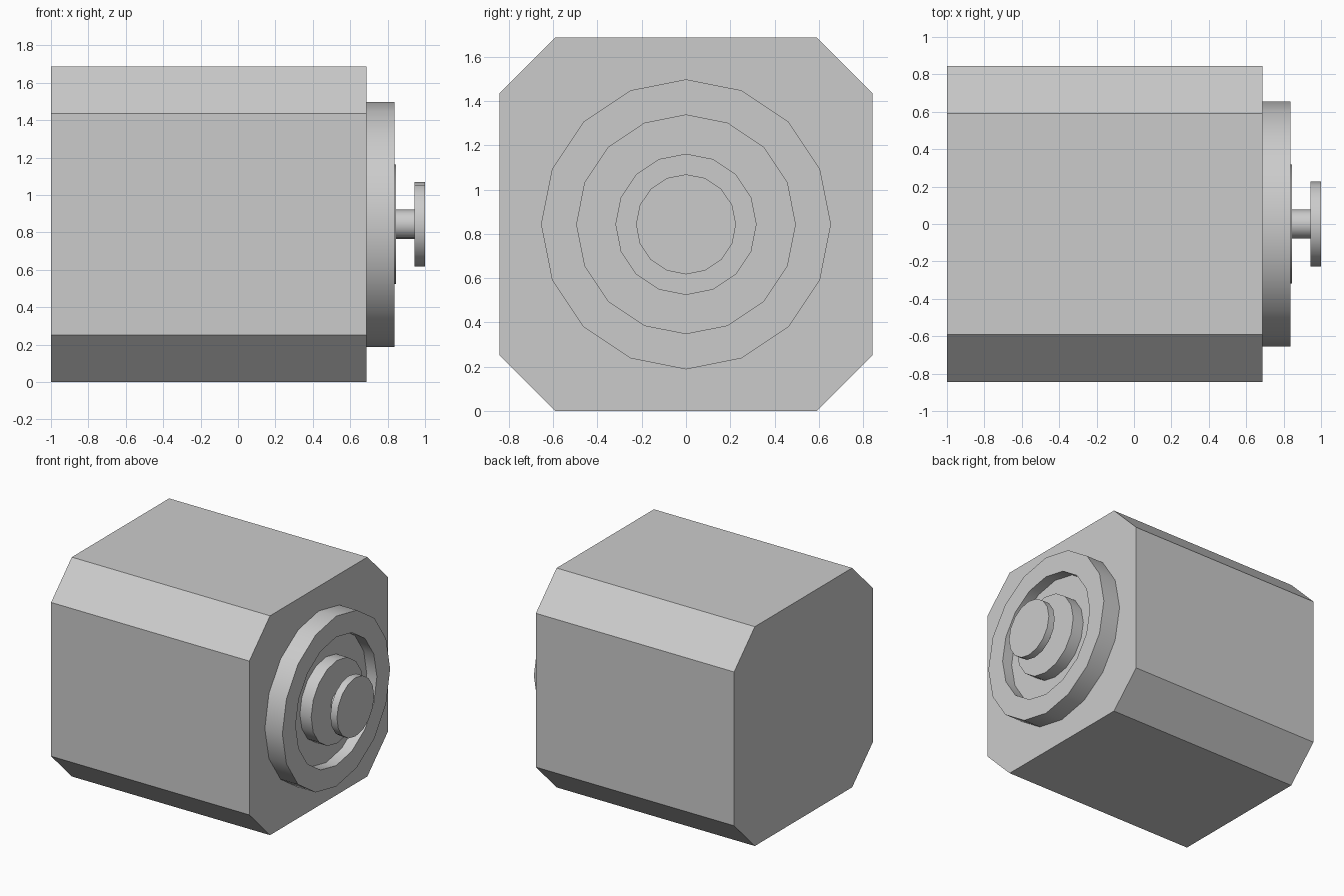
import bpy
import bmesh
import math

if "Cube" in bpy.data.objects:
    bpy.data.objects.remove(bpy.data.objects["Cube"])

AXIS_Z = 0.8435   # height of the shaft axis
SIDES = 16


def finish(bm, name):
    bmesh.ops.recalc_face_normals(bm, faces=bm.faces)
    mesh = bpy.data.meshes.new(name)
    bm.to_mesh(mesh)
    bm.free()
    obj = bpy.data.objects.new(name, mesh)
    bpy.context.collection.objects.link(obj)
    return obj


def lathe(name, profile):
    """Turn (x, radius) points around the shaft axis; end loops are capped."""
    bm = bmesh.new()
    rings = []
    for x, r in profile:
        rings.append([bm.verts.new((x,
                                    r * math.cos(2 * math.pi * i / SIDES),
                                    AXIS_Z + r * math.sin(2 * math.pi * i / SIDES)))
                      for i in range(SIDES)])
    for a, b in zip(rings, rings[1:]):
        for i in range(SIDES):
            j = (i + 1) % SIDES
            bm.faces.new((a[i], a[j], b[j], b[i]))
    bm.faces.new(rings[0])
    bm.faces.new(rings[-1])
    obj = finish(bm, name)
    bpy.ops.object.select_all(action='DESELECT')
    obj.select_set(True)
    bpy.context.view_layer.objects.active = obj
    bpy.ops.object.shade_smooth_by_angle(angle=math.radians(30))
    return obj


# Housing: long block with four chamfered lengthwise edges
bm = bmesh.new()
bmesh.ops.create_cube(bm, size=1)
for v in bm.verts:
    v.co.x = -1.0 if v.co.x < 0 else 0.687
    v.co.y *= 2 * AXIS_Z
    v.co.z = (v.co.z + 0.5) * 2 * AXIS_Z
long_edges = [e for e in bm.edges if abs(e.verts[0].co.x - e.verts[1].co.x) > 0.1]
bmesh.ops.bevel(bm, geom=long_edges, offset=0.252, offset_type='OFFSET',
                segments=1, affect='EDGES')
finish(bm, "housing")

# Front flange: raised rim around a recessed floor
lathe("front_flange", [(0.687, 0.655), (0.836, 0.655), (0.836, 0.494), (0.75, 0.494)])

# Bearing collar, shaft and end disc
lathe("bearing_collar", [(0.75, 0.319), (0.846, 0.319)])
lathe("shaft", [(0.846, 0.078), (0.944, 0.078)])
lathe("end_disc", [(0.944, 0.226), (1.0, 0.226)])
